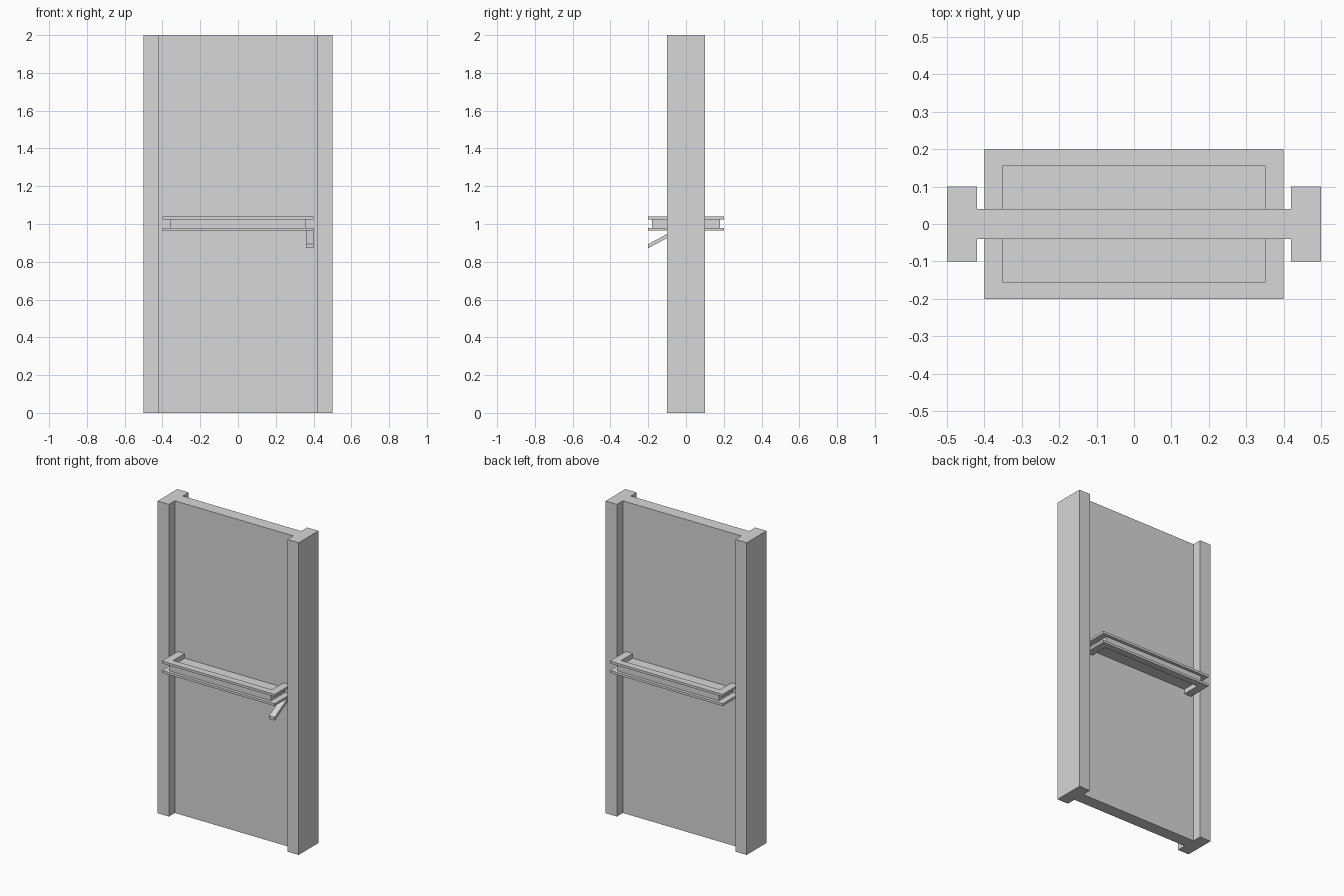
import bpy
import bmesh
from mathutils import Vector

cube = bpy.data.objects.get("Cube")
if cube:
    bpy.data.objects.remove(cube, do_unlink=True)

grey = bpy.data.materials.new("light grey")
grey.use_nodes = True
colour = (0.68, 0.68, 0.68, 1)
grey.diffuse_color = colour
grey.node_tree.nodes["Principled BSDF"].inputs["Base Color"].default_value = colour


def extrude(name, outline, offset):
    """Solid made by extruding a closed planar outline along offset."""
    bm = bmesh.new()
    face = bm.faces.new([bm.verts.new(p) for p in outline])
    result = bmesh.ops.extrude_face_region(bm, geom=[face])
    verts = [v for v in result["geom"] if isinstance(v, bmesh.types.BMVert)]
    bmesh.ops.translate(bm, verts=verts, vec=Vector(offset))
    bmesh.ops.recalc_face_normals(bm, faces=bm.faces)
    mesh = bpy.data.meshes.new(name)
    bm.to_mesh(mesh)
    bm.free()
    mesh.materials.append(grey)
    obj = bpy.data.objects.new(name, mesh)
    bpy.context.collection.objects.link(obj)
    return obj


# Door slab and its two thick side posts share one H-shaped section
FACE = 0.04
quarter = [(0.42, FACE), (0.42, 0.1), (0.5, 0.1)]
right_half = quarter + [(x, -y) for x, y in reversed(quarter)]
section = right_half + [(-x, -y) for x, y in right_half]
extrude("door_and_posts", [(x, y, 0) for x, y in section], (0, 0, 2))


def bracket(name, side, outer, inner, bottom, top):
    """U-shaped strip that wraps out from one face of the door."""
    (ox, oy), (ix, iy) = outer, inner
    path = [(-ox, FACE), (-ox, oy), (ox, oy), (ox, FACE),
            (ix, FACE), (ix, iy), (-ix, iy), (-ix, FACE)]
    extrude(name, [(x, side * y, bottom) for x, y in path], (0, 0, top - bottom))


# Push bars: recessed web between two projecting flanges, front and back,
# with a thin plate closing the opening at mid height
hole = (0.35, 0.156)
for label, side in (("front", -1), ("back", 1)):
    bracket(label + "_bar_lower_flange", side, (0.4, 0.2), hole, 0.965, 0.98)
    bracket(label + "_bar_web", side, (0.36, 0.18), hole, 0.98, 1.025)
    bracket(label + "_bar_upper_flange", side, (0.4, 0.2), hole, 1.025, 1.04)
    x, y = hole
    plate = [(-x, FACE), (-x, y), (x, y), (x, FACE)]
    extrude(label + "_bar_plate", [(px, side * py, 0.995) for px, py in plate],
            (0, 0, 0.015))

# Sloping handle under the left end of the front bar
handle = [(-0.2, 0.872), (-0.2, 0.893), (-FACE, 0.98), (-FACE, 0.957)]
extrude("front_handle", [(0.36, y, z) for y, z in handle], (0.04, 0, 0))
